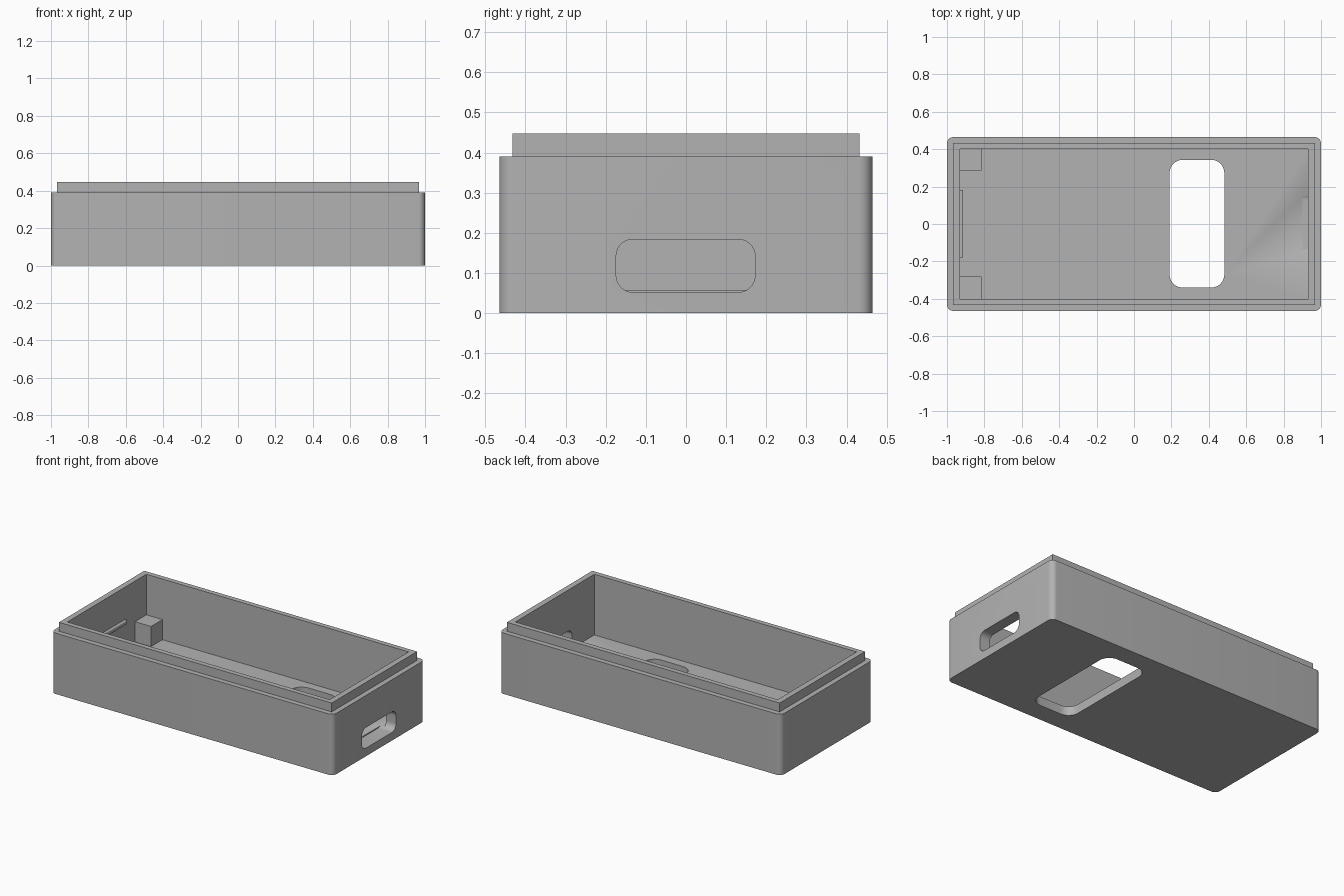
import bpy
import bmesh
import math
from mathutils import Vector

cube = bpy.data.objects.get("Cube")
if cube:
    bpy.data.objects.remove(cube, do_unlink=True)

grey = bpy.data.materials.new("plain grey")
grey.use_nodes = True
colour = (0.45, 0.45, 0.45, 1)
grey.diffuse_color = colour
grey.node_tree.nodes["Principled BSDF"].inputs["Base Color"].default_value = colour

# Main dimensions
HALF_X, HALF_Y = 1.0, 0.465
STEP_Z, TOP_Z, FLOOR_Z = 0.39, 0.447, 0.058
INNER_X, INNER_Y = 0.93, 0.40


def block(name, low, high, axis=2, radius=0):
    """Box between two corners, with the edges along one axis rounded."""
    low, high = Vector(low), Vector(high)
    size, centre = high - low, (low + high) / 2
    bm = bmesh.new()
    bmesh.ops.create_cube(bm, size=1)
    for v in bm.verts:
        v.co = Vector(a * b for a, b in zip(v.co, size)) + centre
    if radius:
        edges = [e for e in bm.edges
                 if abs((e.verts[0].co - e.verts[1].co).normalized()[axis]) > 0.9]
        bmesh.ops.bevel(bm, geom=edges, offset=radius, segments=8,
                        profile=0.5, affect='EDGES')
    mesh = bpy.data.meshes.new(name)
    bm.to_mesh(mesh)
    bm.free()
    mesh.materials.append(grey)
    obj = bpy.data.objects.new(name, mesh)
    bpy.context.collection.objects.link(obj)
    return obj


def combine(target, tool, operation):
    """Apply a boolean to the target and discard the tool."""
    mod = target.modifiers.new(tool.name, 'BOOLEAN')
    mod.operation, mod.solver, mod.object = operation, 'EXACT', tool
    bpy.context.view_layer.objects.active = target
    bpy.ops.object.modifier_apply(modifier=mod.name)
    bpy.data.objects.remove(tool, do_unlink=True)


# Case shell with a raised inner lip
case = block("case_shell", (-HALF_X, -HALF_Y, 0), (HALF_X, HALF_Y, STEP_Z), radius=0.035)
lip = block("lip", (-0.967, -0.432, 0.2), (0.967, 0.432, TOP_Z))
combine(case, lip, 'UNION')

# Cavity, floor window and end port
cavity = block("cavity", (-INNER_X, -INNER_Y, FLOOR_Z), (INNER_X, INNER_Y, 0.6))
combine(case, cavity, 'DIFFERENCE')
window = block("window", (0.19, -0.34, -0.1), (0.483, 0.343, 0.2), radius=0.07)
combine(case, window, 'DIFFERENCE')
port = block("port", (0.9, -0.174, 0.052), (1.1, 0.172, 0.184), axis=0, radius=0.042)
combine(case, port, 'DIFFERENCE')

# Support posts in the two end corners
for name, low_y, high_y in (("left_post", 0.285, INNER_Y), ("right_post", -INNER_Y, -0.28)):
    block(name, (-INNER_X, low_y, FLOOR_Z), (-0.816, high_y, 0.187))

# Retaining ridge on the end wall
block("retaining_ridge", (-INNER_X - 0.005, -0.18, 0.215), (-0.913, 0.182, 0.24),
      axis=1, radius=0.005)

# Smooth the rounded corners, keep the edges crisp
bpy.ops.object.select_all(action='DESELECT')
case.select_set(True)
bpy.context.view_layer.objects.active = case
bpy.ops.object.shade_smooth_by_angle(angle=math.radians(30))
